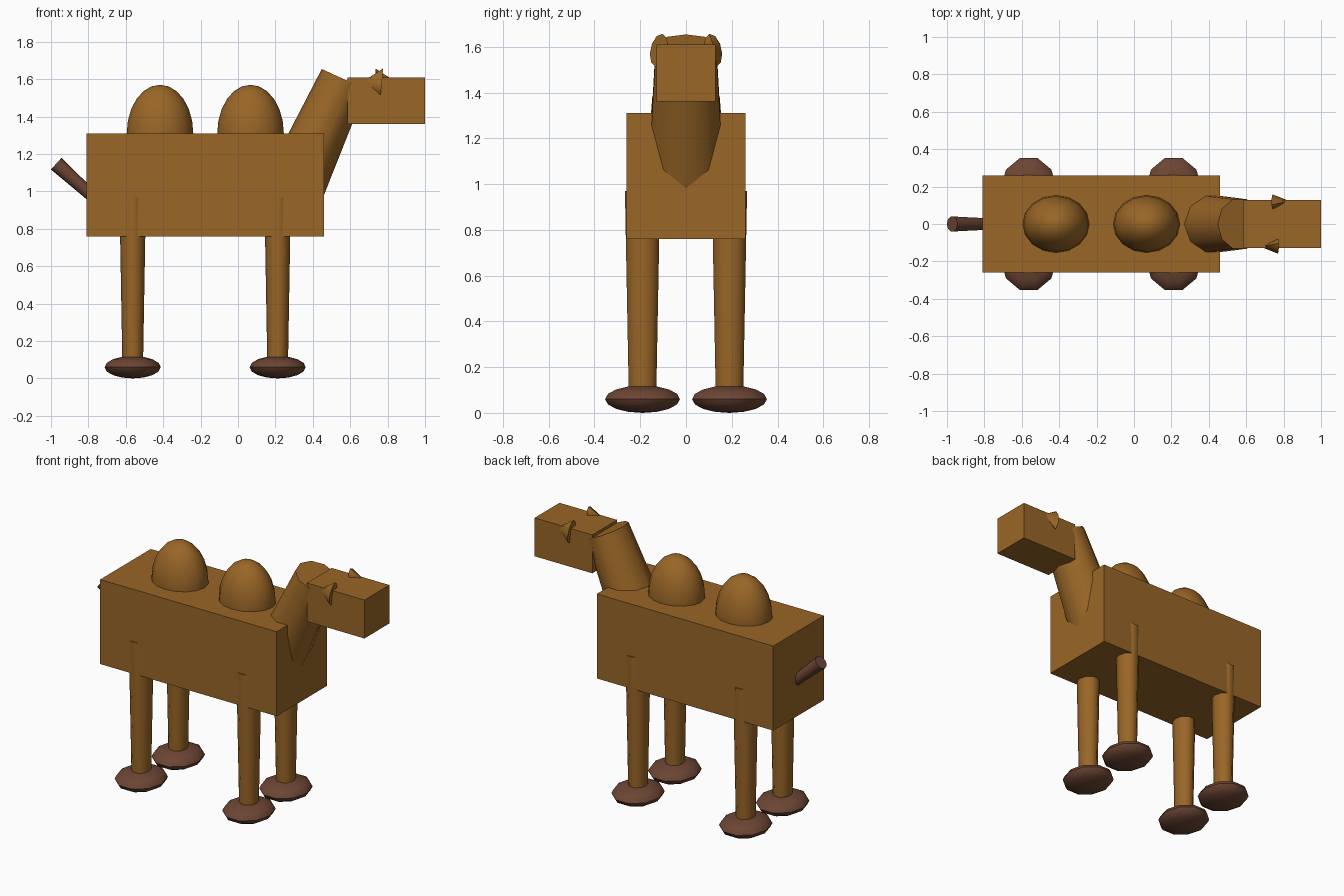
import bpy, bmesh, math
from mathutils import Vector, Matrix

if "Cube" in bpy.data.objects:
    bpy.data.objects.remove(bpy.data.objects["Cube"])


def material(name, rgb):
    m = bpy.data.materials.new(name)
    m.diffuse_color = (*rgb, 1)
    m.use_nodes = True
    m.node_tree.nodes["Principled BSDF"].inputs["Base Color"].default_value = m.diffuse_color
    return m


TAN = material("tan brown", (0.32, 0.133, 0.02))
DARK = material("dark brown", (0.15, 0.06, 0.034))


def finish(name, bm, mat, smooth=True):
    bmesh.ops.recalc_face_normals(bm, faces=bm.faces)
    me = bpy.data.meshes.new(name)
    bm.to_mesh(me)
    bm.free()
    me.materials.append(mat)
    ob = bpy.data.objects.new(name, me)
    bpy.context.collection.objects.link(ob)
    if smooth:
        bpy.ops.object.select_all(action='DESELECT')
        ob.select_set(True)
        bpy.context.view_layer.objects.active = ob
        bpy.ops.object.shade_smooth_by_angle(angle=math.radians(50))
    return ob


def box(name, lo, hi, mat):
    bm = bmesh.new()
    bmesh.ops.create_cube(bm, size=1)
    lo, hi = Vector(lo), Vector(hi)
    for v in bm.verts:
        v.co = (lo + hi) / 2 + v.co * (hi - lo)
    finish(name, bm, mat, smooth=False)


def lathe(name, profile, segs, mat, scale=(1, 1), place=Matrix()):
    """Turn (radius, z) points round local z, first vertex on +x."""
    bm = bmesh.new()
    rings = []
    for r, z in profile:
        n = segs if r > 0 else 1
        ring = []
        for i in range(n):
            a = 2 * math.pi * i / segs
            ring.append(bm.verts.new(place @ Vector(
                (r * math.cos(a) * scale[0], r * math.sin(a) * scale[1], z))))
        rings.append(ring)
    for a, b in zip(rings, rings[1:]):
        for i in range(segs):
            j = (i + 1) % segs
            quad = [a[i % len(a)], a[j % len(a)], b[j % len(b)], b[i % len(b)]]
            bm.faces.new(list(dict.fromkeys(quad)))
    for ring in (rings[0], rings[-1]):
        if len(ring) > 2:
            bm.faces.new(ring)
    return finish(name, bm, mat)


def ellipsoid(name, centre, radii, segs, rings, mat):
    prof = [(math.sin(math.pi * k / rings) if 0 < k < rings else 0,
             -math.cos(math.pi * k / rings) * radii[2]) for k in range(rings + 1)]
    lathe(name, prof, segs, mat, radii[:2], Matrix.Translation(centre))


def frame(origin, axis, side):
    """Matrix with local z along axis and local x near side."""
    z = Vector(axis).normalized()
    y = z.cross(Vector(side)).normalized()
    m = Matrix((y.cross(z), y, z)).transposed().to_4x4()
    m.translation = origin
    return m


# body and head
box("body", (-0.81, -0.26, 0.76), (0.46, 0.26, 1.31), TAN)
box("head", (0.585, -0.128, 1.36), (1.0, 0.128, 1.61), TAN)

# humps
for i, x in enumerate((-0.417, 0.067)):
    ellipsoid(f"hump_{i + 1}", (x, 0, 1.31), (0.178, 0.153, 0.26), 16, 12, TAN)

# legs and feet
for end, x in (("back", -0.563), ("front", 0.212)):
    for side, y in (("right", -0.19), ("left", 0.19)):
        lathe(f"{end}_{side}_leg", [(0.055, 0.06), (0.071, 0.97)], 10, TAN,
              (1, 1.14), Matrix.Translation((x, y, 0)))
        ellipsoid(f"{end}_{side}_foot", (x, y, 0.06), (0.15, 0.172, 0.06), 10, 8, DARK)

# neck, leaning forward
lathe("neck", [(0.17, -0.8), (0.13, 0)], 10, TAN, (1, 1.07),
      frame((0.566, 0, 1.60), (0.415, 0, 0.91), (1, 0, 0)))

# tail, wider at the tip
lathe("tail", [(0.03, -0.3), (0.042, 0)], 10, DARK, (1, 1),
      frame((-0.972, 0, 1.148), (-0.74, 0, 0.67), (0, 0, 1)))

# ears: flattened cones, turned half round from each other
for name, s in (("right_ear", 1), ("left_ear", -1)):
    lathe(name, [(1, 0), (0, 0.09)], 10, TAN, (0.073, 0.038),
          frame((0.755 + s * 0.013, -s * 0.118, 1.585),
                (-s, -s * 0.05, 0.1), (s * 0.12, s * 0.22, 1)))
